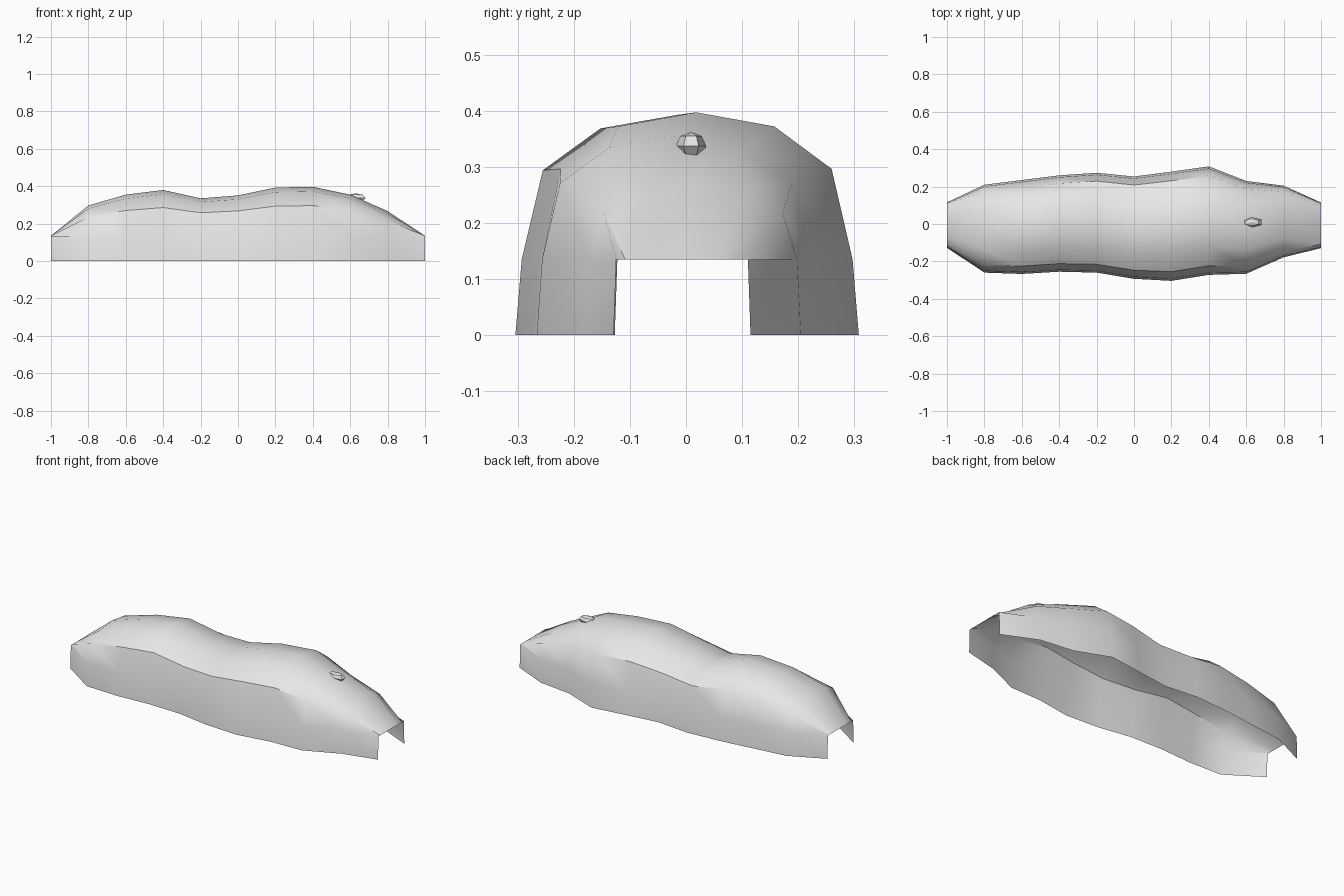
import bpy
import bmesh
import math

cube = bpy.data.objects.get("Cube")
if cube:
    bpy.data.objects.remove(cube, do_unlink=True)

grey = bpy.data.materials.new("light grey")
grey.use_nodes = True
grey.diffuse_color = (0.8, 0.8, 0.8, 1)
grey.node_tree.nodes["Principled BSDF"].inputs["Base Color"].default_value = (0.8, 0.8, 0.8, 1)

SKIRT = 0.135   # height of the side walls below the arch
FLARE = 1.04    # how much wider the bottom rim is than the arch foot
ARCH_STEPS = 6

# Stations from the -x end to the +x end: front rim y, back rim y, crown height
STATIONS = [
    (-0.127, 0.116, 0.135), (-0.26, 0.21, 0.297), (-0.267, 0.235, 0.355),
    (-0.255, 0.26, 0.38), (-0.26, 0.274, 0.335), (-0.293, 0.254, 0.351),
    (-0.304, 0.28, 0.393), (-0.272, 0.308, 0.397), (-0.266, 0.23, 0.355),
    (-0.178, 0.205, 0.267), (-0.129, 0.115, 0.135),
]


def section(front, back, crown):
    """Skirt and rounded arch as (y, z) points, from the back rim to the front rim."""
    mid, half = (front + back) / 2, (back - front) / 2
    points = [(back, 0)]
    for k in range(ARCH_STEPS + 1):
        a = math.pi * k / ARCH_STEPS
        rise = max(math.sin(a), 0) ** 0.7
        points.append((mid + half / FLARE * math.cos(a), SKIRT + (crown - SKIRT) * rise))
    return points + [(front, 0)]


def add_object(name, bm):
    mesh = bpy.data.meshes.new(name)
    bm.to_mesh(mesh)
    bm.free()
    mesh.materials.append(grey)
    obj = bpy.data.objects.new(name, mesh)
    bpy.context.collection.objects.link(obj)
    return obj


# Open shell lofted through the stations
bm = bmesh.new()
rows = []
for i, station in enumerate(STATIONS):
    x = -1 + 2 * i / (len(STATIONS) - 1)
    rows.append([bm.verts.new((x, y, z)) for y, z in section(*station)])
for a, b in zip(rows, rows[1:]):
    for j in range(len(a) - 1):
        bm.faces.new((a[j], a[j + 1], b[j + 1], b[j]))
shell = add_object("body_shell", bm)
bpy.ops.object.select_all(action="DESELECT")
shell.select_set(True)
bpy.context.view_layer.objects.active = shell
bpy.ops.object.shade_smooth_by_angle(angle=math.radians(40))

# Small faceted lump set into the sloping crown
bm = bmesh.new()
bmesh.ops.create_uvsphere(bm, u_segments=6, v_segments=4, radius=1)
for v in bm.verts:
    v.co = (0.63 + 0.06 * v.co.x, 0.009 + 0.027 * v.co.y, 0.337 + 0.025 * v.co.z)
add_object("crown_lump", bm)
